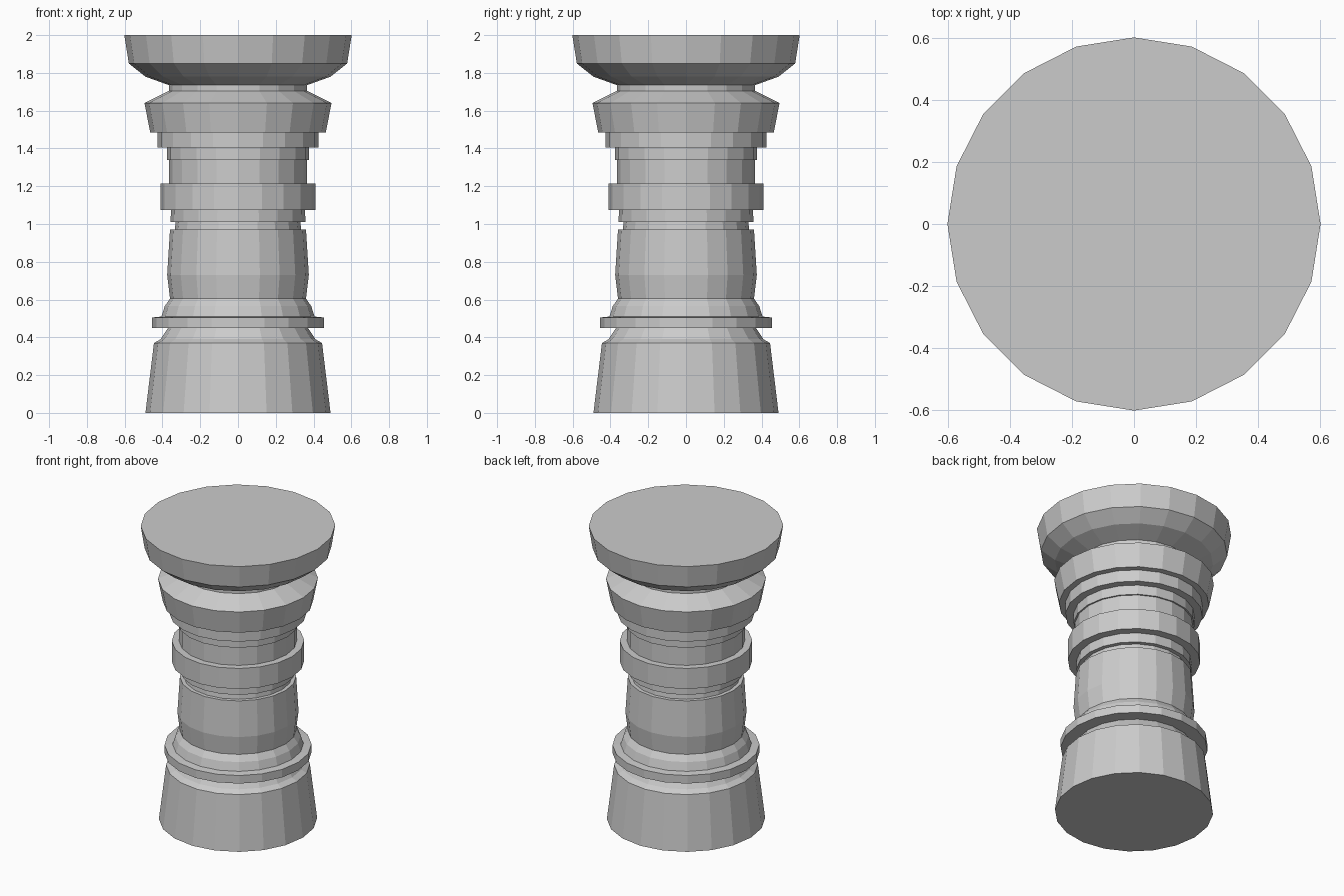
import bpy, bmesh
from math import cos, sin, tau

if "Cube" in bpy.data.objects:
    bpy.data.objects.remove(bpy.data.objects["Cube"])

SIDES = 20

# Half-profile of the pedestal as (radius, height), from the foot up
foot = [(0.49, 0), (0.445, 0.37), (0.41, 0.39), (0.37, 0.45)]
lower_ring = [(0.455, 0.45), (0.455, 0.505), (0.405, 0.51), (0.388, 0.565)]
shaft = [(0.36, 0.605), (0.375, 0.73), (0.36, 0.97), (0.335, 0.97),
         (0.33, 1.01), (0.357, 1.01), (0.355, 1.075)]
middle_ring = [(0.41, 1.075), (0.41, 1.215), (0.365, 1.215)]
neck = [(0.365, 1.34), (0.375, 1.34), (0.375, 1.405),
        (0.425, 1.405), (0.425, 1.485)]
collar = [(0.465, 1.485), (0.495, 1.64), (0.365, 1.705), (0.365, 1.735)]
top_slab = [(0.49, 1.78), (0.578, 1.85), (0.602, 2.0)]


def lathe(name, profile):
    """Revolve a profile about z and close both ends with flat caps."""
    bm = bmesh.new()
    rings = [[bm.verts.new((r * cos(tau * i / SIDES), r * sin(tau * i / SIDES), z))
              for i in range(SIDES)] for r, z in profile]
    for a, b in zip(rings, rings[1:]):
        for i in range(SIDES):
            j = (i + 1) % SIDES
            bm.faces.new((a[i], a[j], b[j], b[i]))
    bm.faces.new(rings[0][::-1])
    bm.faces.new(rings[-1])
    mesh = bpy.data.meshes.new(name)
    bm.to_mesh(mesh)
    bm.free()
    obj = bpy.data.objects.new(name, mesh)
    bpy.context.collection.objects.link(obj)
    return obj


# Turned pedestal, one continuous flat-shaded surface
lathe("pedestal", foot + lower_ring + shaft + middle_ring + neck + collar + top_slab)
